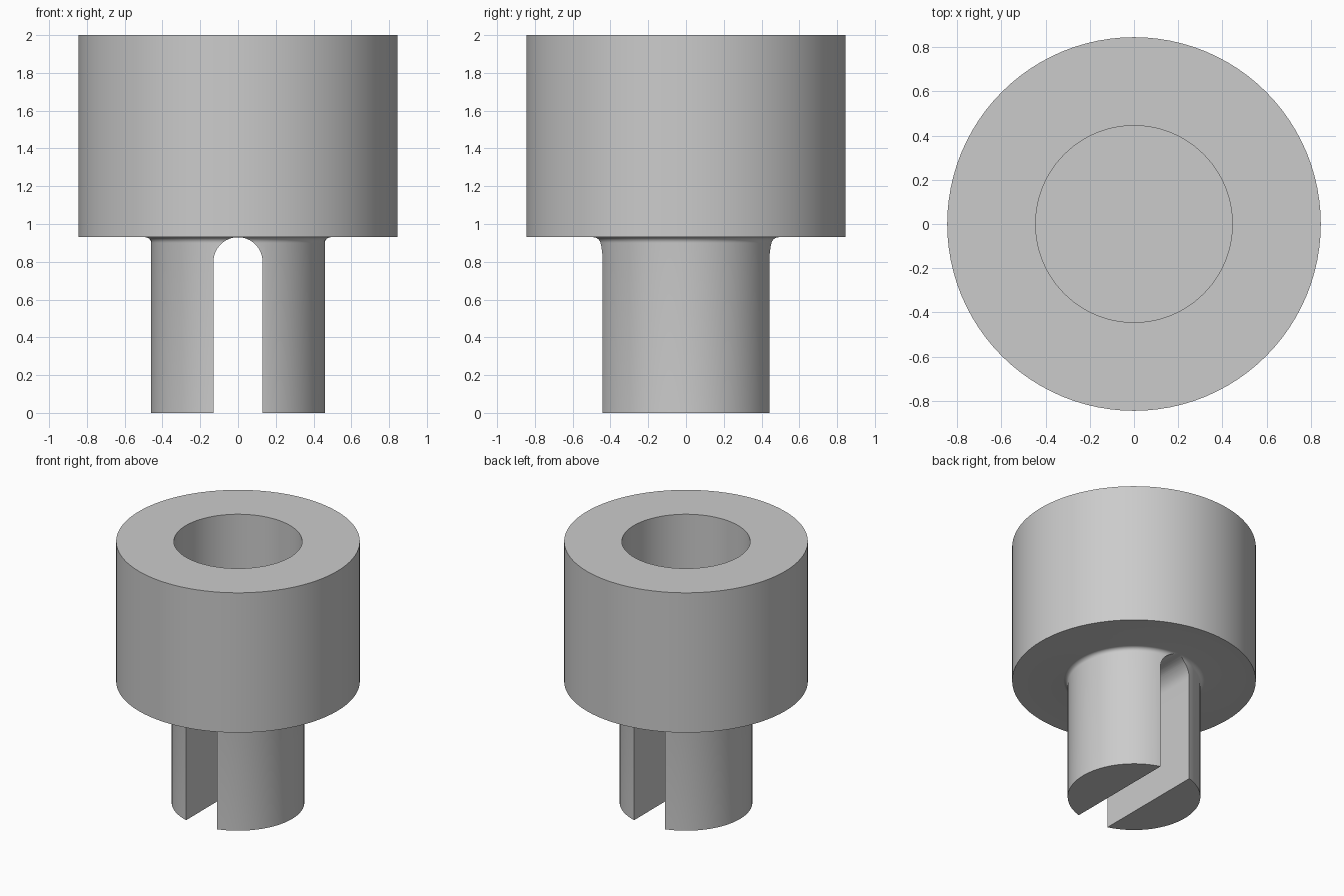
import bpy
import bmesh
import math

cube = bpy.data.objects.get("Cube")
if cube:
    bpy.data.objects.remove(cube, do_unlink=True)

SEGMENTS = 96
HEAD_R, SHAFT_R, BORE_R = 0.845, 0.46, 0.445
TOP, STEP, BORE_FLOOR = 2.0, 0.93, 1.1
FILLET, SLOT_R = 0.03, 0.13

steel = bpy.data.materials.new("plain grey")
steel.use_nodes = True
grey = (0.6, 0.6, 0.6, 1)
steel.diffuse_color = grey
steel.node_tree.nodes["Principled BSDF"].inputs["Base Color"].default_value = grey


def make_object(name, bm):
    bmesh.ops.recalc_face_normals(bm, faces=bm.faces)
    mesh = bpy.data.meshes.new(name)
    bm.to_mesh(mesh)
    bm.free()
    mesh.materials.append(steel)
    obj = bpy.data.objects.new(name, mesh)
    bpy.context.collection.objects.link(obj)
    return obj


def lathe(name, profile):
    """Turn a list of (radius, height) points around the z axis."""
    bm = bmesh.new()
    verts = [bm.verts.new((r, 0, z)) for r, z in profile]
    edges = [bm.edges.new(pair) for pair in zip(verts, verts[1:])]
    bmesh.ops.spin(bm, geom=verts + edges, cent=(0, 0, 0), axis=(0, 0, 1),
                   angle=math.tau, steps=SEGMENTS, use_duplicate=False)
    bmesh.ops.remove_doubles(bm, verts=bm.verts, dist=0.0001)
    # close the shaft end and the bore floor
    bmesh.ops.holes_fill(bm, edges=[e for e in bm.edges if e.is_boundary], sides=0)
    return make_object(name, bm)


# Stepped body: shaft, small fillet, wide head, blind bore
fillet = [(SHAFT_R + FILLET * (1 - math.cos(a)), STEP - FILLET * (1 - math.sin(a)))
          for a in (math.pi / 2 * i / 6 for i in range(7))]
body = lathe("slotted_bushing", [(SHAFT_R, 0)] + fillet + [
    (HEAD_R, STEP), (HEAD_R, TOP), (BORE_R, TOP), (BORE_R, BORE_FLOOR)])

# Round-topped slot cutter, running front to back through the shaft
bm = bmesh.new()
arch_z = STEP - SLOT_R
outline = [(-SLOT_R, -0.1), (SLOT_R, -0.1)] + [
    (SLOT_R * math.cos(a), arch_z + SLOT_R * 0.999 * math.sin(a))
    for a in (math.pi * i / 32 for i in range(33))]
face = bm.faces.new([bm.verts.new((x, -0.7, z)) for x, z in outline])
pulled = bmesh.ops.extrude_face_region(bm, geom=[face])["geom"]
bmesh.ops.translate(bm, vec=(0, 1.4, 0),
                    verts=[v for v in pulled if isinstance(v, bmesh.types.BMVert)])
cutter = make_object("slot_cutter", bm)
cutter.hide_render = True

# Cut the slot, then smooth the round walls
bpy.context.view_layer.objects.active = body
body.select_set(True)
cut = body.modifiers.new("slot", 'BOOLEAN')
cut.operation = 'DIFFERENCE'
cut.solver = 'EXACT'
cut.object = cutter
bpy.ops.object.modifier_apply(modifier=cut.name)
bpy.data.objects.remove(cutter, do_unlink=True)
bpy.ops.object.shade_smooth_by_angle(angle=math.radians(30))
